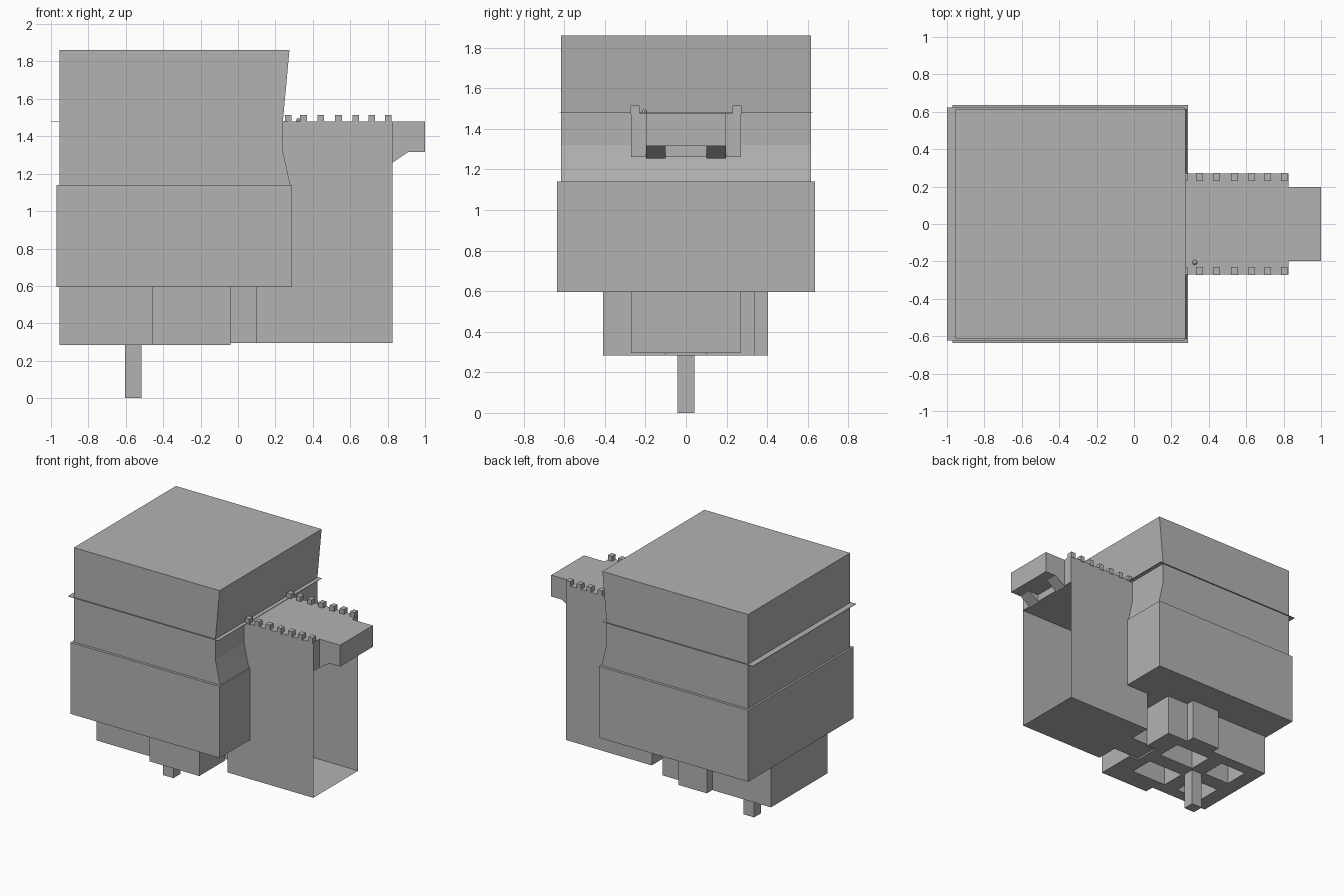
import bpy, bmesh
from mathutils import Vector

if "Cube" in bpy.data.objects:
    bpy.data.objects.remove(bpy.data.objects["Cube"])

grey = bpy.data.materials.new("plain_grey")
grey.diffuse_color = (0.45, 0.45, 0.45, 1)
grey.use_nodes = True
grey.node_tree.nodes["Principled BSDF"].inputs["Base Color"].default_value = grey.diffuse_color


def finish(name, bm, fix=True):
    if fix:
        bmesh.ops.recalc_face_normals(bm, faces=bm.faces)
    me = bpy.data.meshes.new(name)
    bm.to_mesh(me)
    bm.free()
    me.materials.append(grey)
    ob = bpy.data.objects.new(name, me)
    bpy.context.collection.objects.link(ob)
    return ob


def add_box(bm, x0, x1, y0, y1, z0, z1):
    vs = bmesh.ops.create_cube(bm, size=1)["verts"]
    for v in vs:
        v.co = Vector((x1 if v.co.x > 0 else x0, y1 if v.co.y > 0 else y0,
                       z1 if v.co.z > 0 else z0))


def boxes(name, *items):
    bm = bmesh.new()
    for b in items:
        add_box(bm, *b)
    return finish(name, bm)


def prism(name, pts, extrude):
    """Closed 3D outline extruded along a vector."""
    bm = bmesh.new()
    f = bm.faces.new([bm.verts.new(p) for p in pts])
    new = bmesh.ops.extrude_face_region(bm, geom=[f])["geom"]
    # keep the start cap so the solid is closed
    verts = [g for g in new if isinstance(g, bmesh.types.BMVert)]
    bmesh.ops.translate(bm, vec=extrude, verts=verts)
    if not any(all(len(e.link_faces) == 2 for e in fc.edges) for fc in bm.faces):
        bmesh.ops.holes_fill(bm, edges=bm.edges)
    return finish(name, bm)


# main body: upper storey with a pinched right side
side = [(-0.955, 1.10), (0.28, 1.10), (0.28, 1.14), (0.24, 1.32),
        (0.24, 1.48), (0.275, 1.86), (-0.955, 1.86)]
prism("upper_body", [(x, -0.615, z) for x, z in side], (0, 1.23, 0))

# wide band around the lower storey
boxes("lower_band", (-0.97, 0.29, -0.635, 0.635, 0.595, 1.14))

# thin sheet ledge cutting through the upper body
boxes("thin_ledge", (-1.0, 0.27, -0.623, 0.623, 1.478, 1.481))

# stepped base with recesses in its underside
foot = [(-0.955, -0.34), (-0.46, -0.34), (-0.46, -0.41), (-0.04, -0.41),
        (-0.04, -0.10), (-0.12, -0.10), (-0.12, 0.10), (-0.04, 0.10),
        (-0.04, 0.34), (-0.22, 0.34), (-0.22, 0.405), (-0.46, 0.405),
        (-0.46, 0.34), (-0.955, 0.34)]
base = prism("stepped_base", [(x, y, 0.283) for x, y in foot], (0, 0, 0.33))
cutter = boxes("recess_cutter",
               *[(x0, x1, y0, y1, 0.2, 0.48)
                 for x0, x1 in ((-0.84, -0.62), (-0.50, -0.20))
                 for y0, y1 in ((-0.25, -0.06), (0.06, 0.25))])
cutter.hide_render = True
cutter.hide_viewport = False
mod = base.modifiers.new("recesses", "BOOLEAN")
mod.operation = "DIFFERENCE"
mod.solver = "EXACT"
mod.object = cutter
bpy.context.view_layer.objects.active = base
bpy.ops.object.modifier_apply(modifier=mod.name)
bpy.data.objects.remove(cutter)

# post under the base, and link between base and annex
boxes("post", (-0.605, -0.515, -0.043, 0.043, 0.0, 0.4))
boxes("link", (-0.13, 0.10, -0.10, 0.10, 0.295, 0.6))

# annex shell: sheet walls, open at the right end
bm = bmesh.new()
add_box(bm, 0.10, 0.825, -0.27, 0.27, 0.295, 1.26)
bmesh.ops.recalc_face_normals(bm, faces=bm.faces)
bmesh.ops.delete(bm, geom=[f for f in bm.faces if f.normal.x > 0.9 or f.normal.z > 0.9],
                 context="FACES_ONLY")
finish("annex_walls", bm, fix=False)
boxes("annex_deck", (0.15, 0.825, -0.27, 0.27, 1.26, 1.478))

# projecting bay with two sloped brackets
boxes("bay", (0.82, 1.0, -0.197, 0.197, 1.315, 1.478))
for s in (-1, 1):
    prism("bay_bracket", [(0.82, s * 0.1, 1.255), (0.91, s * 0.1, 1.316), (0.82, s * 0.1, 1.316)],
          (0, s * 0.097, 0))

# small battlement blocks on both deck edges
spots = (0.268, 0.35, 0.442, 0.537, 0.63, 0.715, 0.803)
boxes("battlements", *[(x - 0.018, x + 0.018, min(s * 0.23, s * 0.273), max(s * 0.23, s * 0.273),
                        1.47, 1.515) for x in spots for s in (-1, 1)])

# tiny knob on the deck
bm = bmesh.new()
bmesh.ops.create_uvsphere(bm, u_segments=8, v_segments=6, radius=0.014)
bmesh.ops.translate(bm, vec=(0.325, -0.205, 1.483), verts=bm.verts)
finish("deck_knob", bm)
